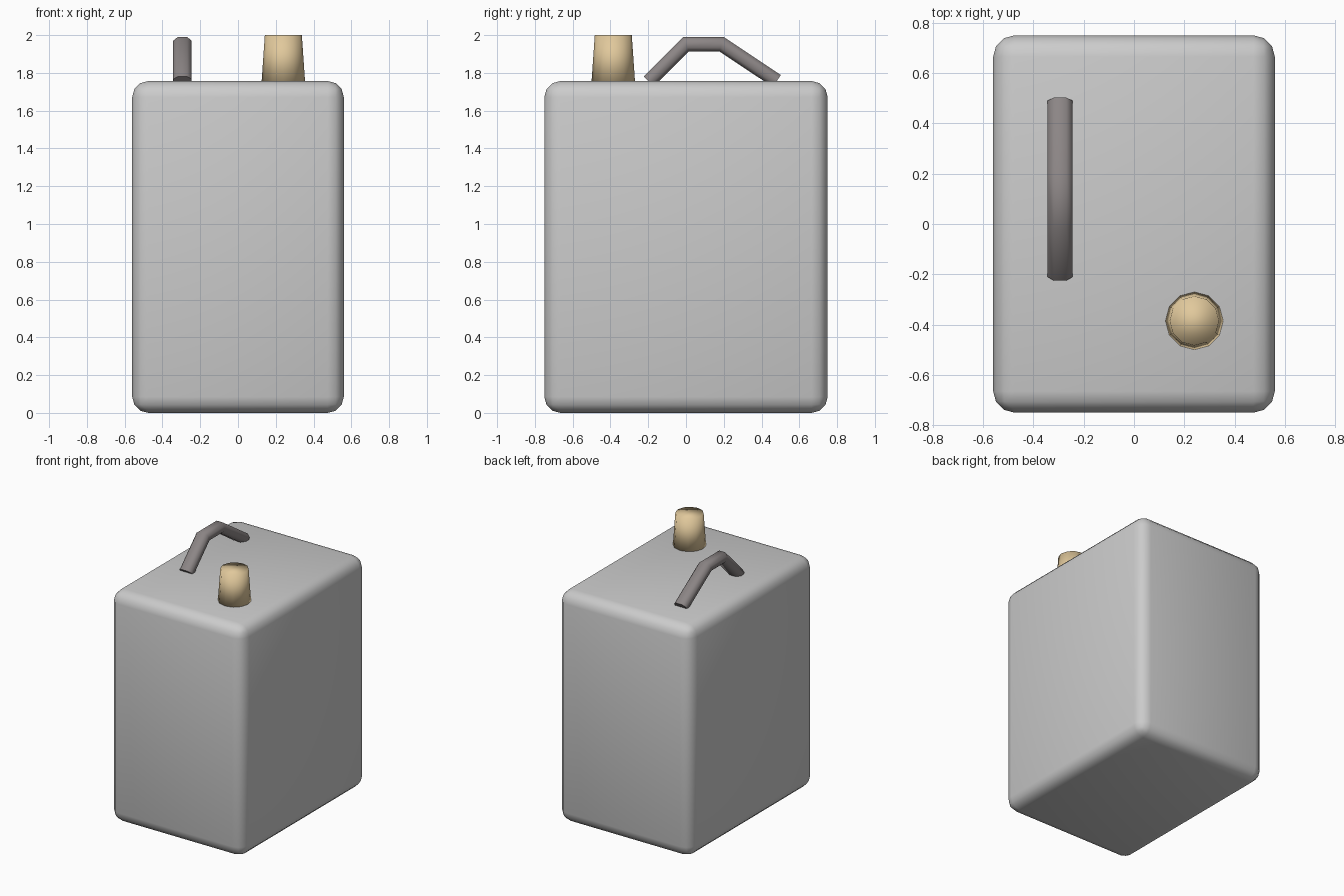
import bpy, bmesh, math
from mathutils import Vector

if "Cube" in bpy.data.objects:
    bpy.data.objects.remove(bpy.data.objects["Cube"])


def new_object(name, bm, color=None, angle=None):
    bmesh.ops.recalc_face_normals(bm, faces=bm.faces[:])
    mesh = bpy.data.meshes.new(name)
    bm.to_mesh(mesh)
    bm.free()
    obj = bpy.data.objects.new(name, mesh)
    bpy.context.collection.objects.link(obj)
    if color:
        mat = bpy.data.materials.new(name + "_paint")
        mat.diffuse_color = (*color, 1)
        mat.use_nodes = True
        mat.node_tree.nodes["Principled BSDF"].inputs["Base Color"].default_value = mat.diffuse_color
        mesh.materials.append(mat)
    bpy.ops.object.select_all(action='DESELECT')
    obj.select_set(True)
    bpy.context.view_layer.objects.active = obj
    if angle:
        bpy.ops.object.shade_smooth_by_angle(angle=math.radians(angle))
    else:
        bpy.ops.object.shade_smooth()
    return obj


# Tank body: box with rounded edges
bm = bmesh.new()
bmesh.ops.create_cube(bm, size=1)
for v in bm.verts:
    v.co = Vector((v.co.x * 1.12, v.co.y * 1.5, (v.co.z + 0.5) * 1.757))
bmesh.ops.bevel(bm, geom=bm.edges[:], offset=0.085, segments=3,
                profile=0.5, affect='EDGES')
new_object("tank_body", bm)

# Filler cap: tapered twelve-sided plug
bm = bmesh.new()
bmesh.ops.create_cone(bm, cap_ends=True, segments=12, radius1=0.116,
                      radius2=0.098, depth=0.26)
bmesh.ops.translate(bm, verts=bm.verts[:], vec=(0.24, -0.385, 1.87))
new_object("filler_cap", bm, (0.75, 0.58, 0.33))

# Carry handle: flattened octagonal bar swept along a bent path with mitred joints
path = [Vector(p) for p in ((-0.198, 1.754), (0.0, 1.952),
                            (0.188, 1.952), (0.481, 1.757))]
quarter = [(0.049, 0.018), (0.025, 0.038)]
section = (quarter + [(-a, b) for a, b in reversed(quarter)]
           + [(-a, -b) for a, b in quarter]
           + [(a, -b) for a, b in reversed(quarter)])
dirs = [(b - a).normalized() for a, b in zip(path, path[1:])]
bm = bmesh.new()
rings = []
for i, p in enumerate(path):
    d0, d1 = dirs[max(i - 1, 0)], dirs[min(i, len(dirs) - 1)]
    n0, n1 = Vector((-d0.y, d0.x)), Vector((-d1.y, d1.x))
    mitre = (n0 + n1).normalized()
    mitre /= mitre.dot(n0)
    rings.append([bm.verts.new((-0.294 + a, p.x + mitre.x * b, p.y + mitre.y * b))
                  for a, b in section])
for r0, r1 in zip(rings, rings[1:]):
    for j in range(8):
        k = (j + 1) % 8
        bm.faces.new((r0[j], r0[k], r1[k], r1[j]))
bm.faces.new(rings[0])
bm.faces.new(rings[-1])
new_object("carry_handle", bm, (0.26, 0.235, 0.235), angle=60)
